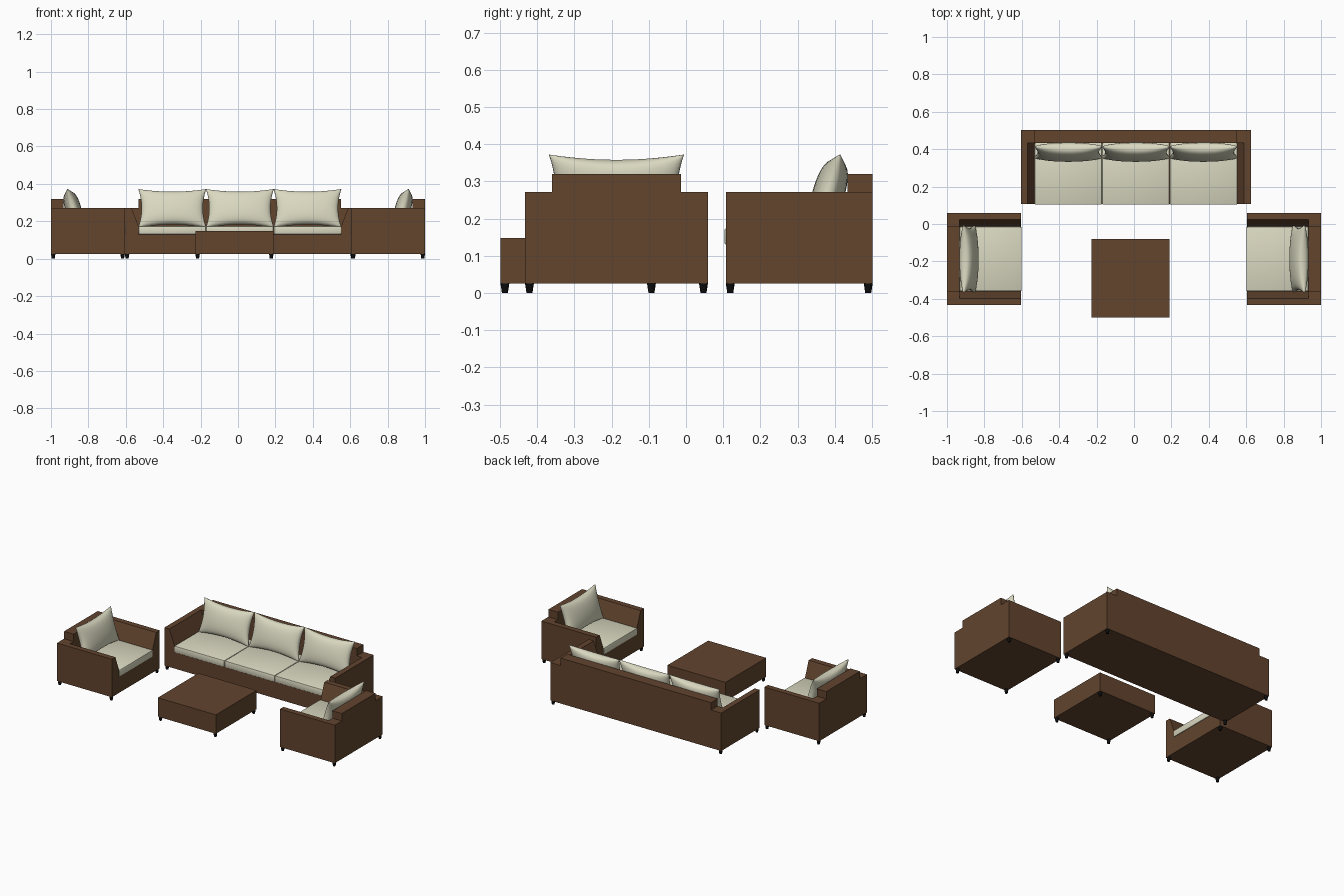
import bpy, bmesh, math
from mathutils import Matrix, Vector

if "Cube" in bpy.data.objects:
    bpy.data.objects.remove(bpy.data.objects["Cube"])


def material(name, rgb):
    m = bpy.data.materials.new(name)
    m.diffuse_color = (*rgb, 1)
    m.use_nodes = True
    m.node_tree.nodes["Principled BSDF"].inputs["Base Color"].default_value = m.diffuse_color
    return m


WICKER = material("brown wicker", (0.122, 0.058, 0.027))
FABRIC = material("cream fabric", (0.70, 0.69, 0.53))
BLACK = material("black feet", (0.004, 0.004, 0.004))


def finish(name, bm, mat, place, smooth=None):
    bmesh.ops.recalc_face_normals(bm, faces=bm.faces)
    bm.transform(place)
    me = bpy.data.meshes.new(name)
    bm.to_mesh(me)
    bm.free()
    me.materials.append(mat)
    ob = bpy.data.objects.new(name, me)
    bpy.context.collection.objects.link(ob)
    if smooth:
        bpy.ops.object.select_all(action='DESELECT')
        ob.select_set(True)
        bpy.context.view_layer.objects.active = ob
        bpy.ops.object.shade_smooth_by_angle(angle=math.radians(smooth))
    return ob


def extrude_profile(name, half, y0, y1, mat, place):
    """Mirror a half profile (x > 0, in x-z) and extrude it along y."""
    pts = half + [(-x, z) for x, z in reversed(half)]
    bm = bmesh.new()
    f = bm.faces.new([bm.verts.new((x, y0, z)) for x, z in pts])
    ext = bmesh.ops.extrude_face_region(bm, geom=[f])
    moved = [v for v in ext["geom"] if isinstance(v, bmesh.types.BMVert)]
    bmesh.ops.translate(bm, verts=moved, vec=(0, y1 - y0, 0))
    return finish(name, bm, mat, place)


def cushion(name, lo, hi, place):
    lo, hi = Vector(lo), Vector(hi)
    bm = bmesh.new()
    bmesh.ops.create_cube(bm, size=1, matrix=Matrix.Translation((lo + hi) / 2)
                          @ Matrix.Diagonal((*(hi - lo), 1)))
    bmesh.ops.bevel(bm, geom=bm.edges[:], offset=0.006, segments=2,
                    profile=0.5, affect='EDGES')
    finish(name, bm, FABRIC, place, 40)


def pillow(name, width, height, thick, place, n=20):
    """Pinched pillow: bulging front and back meeting in a sharp seam."""
    bm = bmesh.new()
    for side in (-1, 1):
        rows = []
        for i in range(n + 1):
            u = math.sin((i / n - 0.5) * math.pi)
            row = []
            for j in range(n + 1):
                v = math.sin((j / n - 0.5) * math.pi)
                bulge = (max(0, 1 - u * u) * max(0, 1 - v * v)) ** 0.42
                x = u * width / 2 * (1 - 0.10 * (1 - v * v) * u * u)
                z = v * height / 2 * (1 - 0.16 * (1 - u * u) * v * v)
                row.append(bm.verts.new((x, side * thick * bulge, z)))
            rows.append(row)
        for a, b in zip(rows, rows[1:]):
            for j in range(n):
                bm.faces.new((a[j], b[j], b[j + 1], a[j + 1]))
    bmesh.ops.remove_doubles(bm, verts=bm.verts, dist=1e-5)
    finish(name, bm, FABRIC, place, 70)


def feet(name, width, y0, y1, place):
    inset = 0.012
    for i, x in enumerate((-width / 2 + inset, width / 2 - inset)):
        for j, y in enumerate((y0 + inset, y1 - inset)):
            bm = bmesh.new()
            bmesh.ops.create_cone(bm, cap_ends=True, segments=16, radius1=0.008,
                                  radius2=0.012, depth=0.026,
                                  matrix=Matrix.Translation((x, y, 0.013)))
            finish(f"{name}_foot_{i}{j}", bm, BLACK, place, 40)


FLOOR, SEAT, CUSHION, ARM, BACK = 0.025, 0.13, 0.174, 0.272, 0.32
DEPTH, BACK_T, ARM_TOP, ARM_BASE = 0.395, 0.068, 0.036, 0.073


def seating(name, width, count, place):
    """Sofa or armchair: back plane at local y = 0, front facing -y."""
    w = width / 2
    inner = w - ARM_BASE
    # seat base with two arms that slope on the inside
    extrude_profile(name + "_base_and_arms",
                    [(w, FLOOR), (w, ARM), (w - ARM_TOP, ARM),
                     (inner, CUSHION), (inner, SEAT)],
                    -DEPTH, -BACK_T, WICKER, place)
    # backrest, raised between the arms
    extrude_profile(name + "_back",
                    [(w, FLOOR), (w, ARM), (inner, ARM), (inner, BACK)],
                    -BACK_T, 0, WICKER, place)
    feet(name, width, -DEPTH, 0, place)
    # seat cushions and leaning pillows
    step = 2 * inner / count
    for k in range(count):
        x = -inner + k * step
        cushion(f"{name}_seat_cushion_{k}", (x + 0.0005, -DEPTH - 0.004, SEAT),
                (x + step - 0.0005, -BACK_T, CUSHION), place)
        lean = Matrix.Translation((x + step / 2, -0.118, 0.27)) \
            @ Matrix.Rotation(math.radians(-16.5), 4, 'X')
        pillow(f"{name}_pillow_{k}", 0.364, 0.214, 0.043, place @ lean)


def spot(x, y, turn=0):
    return Matrix.Translation((x, y, 0)) @ Matrix.Rotation(math.radians(turn), 4, 'Z')


seating("sofa", 1.23, 3, spot(0.01, 0.502))
seating("left_armchair", 0.492, 1, spot(-1, -0.187, 90))
seating("right_armchair", 0.492, 1, spot(1, -0.187, -90))

# low square table
table = spot(-0.019, -0.29)
extrude_profile("table", [(0.209, FLOOR), (0.209, 0.148)], -0.209, 0.209, WICKER, table)
feet("table", 0.418, -0.209, 0.209, table)
